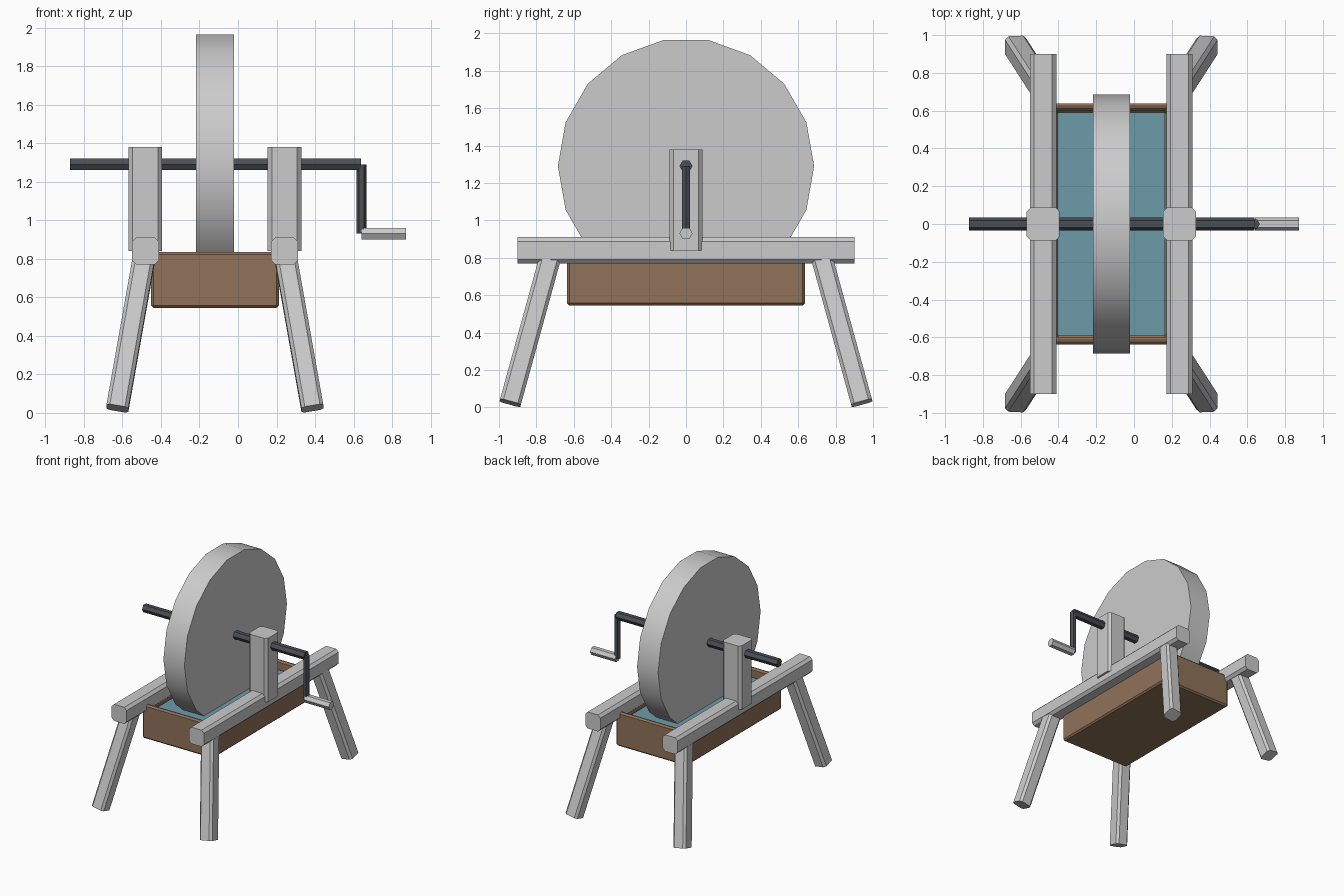
import bpy, bmesh, math
from mathutils import Vector

if "Cube" in bpy.data.objects:
    bpy.data.objects.remove(bpy.data.objects["Cube"])


def material(name, rgb):
    m = bpy.data.materials.new(name)
    m.diffuse_color = (*rgb, 1)
    m.use_nodes = True
    m.node_tree.nodes["Principled BSDF"].inputs["Base Color"].default_value = m.diffuse_color
    return m


DARK = material("dark_iron", (0.07, 0.08, 0.09))
WOOD = material("tub_wood", (0.28, 0.17, 0.10))
WATER = material("water", (0.15, 0.33, 0.40))


def add(name, bm, mat=None):
    bmesh.ops.recalc_face_normals(bm, faces=bm.faces)
    me = bpy.data.meshes.new(name)
    bm.to_mesh(me)
    bm.free()
    ob = bpy.data.objects.new(name, me)
    bpy.context.collection.objects.link(ob)
    if mat:
        me.materials.append(mat)
    return ob


def ngon(n, r):
    return [(r * math.cos(2 * math.pi * i / n), r * math.sin(2 * math.pi * i / n)) for i in range(n)]


def chamfered(w, h, c):
    w, h = w / 2, h / 2
    return [(w, h - c), (w - c, h), (c - w, h), (-w, h - c),
            (-w, c - h), (c - w, -h), (w - c, -h), (w, c - h)]


def beam(name, a, b, profile, side, mat=None):
    """Sweep a profile from a to b; side is the profile's first axis."""
    a, b, u = Vector(a), Vector(b), Vector(side)
    d = (b - a).normalized()
    u = (u - d * u.dot(d)).normalized()
    v = d.cross(u)
    bm = bmesh.new()
    rings = [[bm.verts.new(p + u * s + v * t) for s, t in profile] for p in (a, b)]
    for r in rings:
        bm.faces.new(r)
    n = len(profile)
    for i in range(n):
        j = (i + 1) % n
        bm.faces.new((rings[0][i], rings[0][j], rings[1][j], rings[1][i]))
    return add(name, bm, mat)


def box(lo, hi):
    bm = bmesh.new()
    bmesh.ops.create_cube(bm, size=1)
    for v in bm.verts:
        v.co = [l + (c + 0.5) * (h - l) for c, l, h in zip(v.co, lo, hi)]
    return bm


CX, AXLE_Z = -0.12, 1.29

# Trestle: rails, bearing posts and splayed legs
for s, side in ((-1, "left"), (1, "right")):
    x = CX + s * 0.361
    beam(f"{side}_rail", (x, -0.9, 0.84), (x, 0.9, 0.84), chamfered(0.14, 0.14, 0.022), (1, 0, 0))
    beam(f"{side}_post", (x, 0, 0.84), (x, 0, 1.38), chamfered(0.175, 0.175, 0.022), (1, 0, 0))
    for t, end in ((-1, "front"), (1, "back")):
        beam(f"{end}_{side}_leg", (CX + s * 0.506, t * 0.94, 0.024), (CX + s * 0.363, t * 0.718, 0.83),
             chamfered(0.115, 0.115, 0.018), (1, 0, 0))

# Grinding wheel
stone = beam("grindstone", (CX - 0.098, 0, AXLE_Z), (CX + 0.098, 0, AXLE_Z), ngon(18, 0.685), (0, 1, 0))
bpy.context.view_layer.objects.active = stone
stone.select_set(True)
bpy.ops.object.shade_smooth_by_angle(angle=math.radians(30))

# Axle and crank
beam("axle", (-0.873, 0, AXLE_Z), (0.638, 0, AXLE_Z), ngon(6, 0.035), (0, 1, 0), DARK)
beam("crank_arm", (0.64, 0, 0.93), (0.64, 0, AXLE_Z), ngon(6, 0.026), (1, 0, 0), DARK)
beam("crank_handle", (0.64, 0, 0.93), (0.873, 0, 0.93), ngon(6, 0.035), (0, 1, 0))

# Open water tub
bm = box((-0.452, -0.637, 0.545), (0.212, 0.637, 0.835))
top = max(bm.faces, key=lambda f: f.calc_center_median().z)
bmesh.ops.inset_region(bm, faces=[top], thickness=0.05)
ext = bmesh.ops.extrude_face_region(bm, geom=[top])
bmesh.ops.delete(bm, geom=[top], context='FACES_ONLY')
for v in ext["geom"]:
    if isinstance(v, bmesh.types.BMVert):
        v.co.z = 0.59
tub = add("tub", bm, WOOD)
bev = tub.modifiers.new("edge_chamfer", 'BEVEL')
bev.width = 0.013
bev.segments = 1

# Water surface
add("water", box((-0.405, -0.59, 0.58), (0.165, 0.59, 0.765)), WATER)
